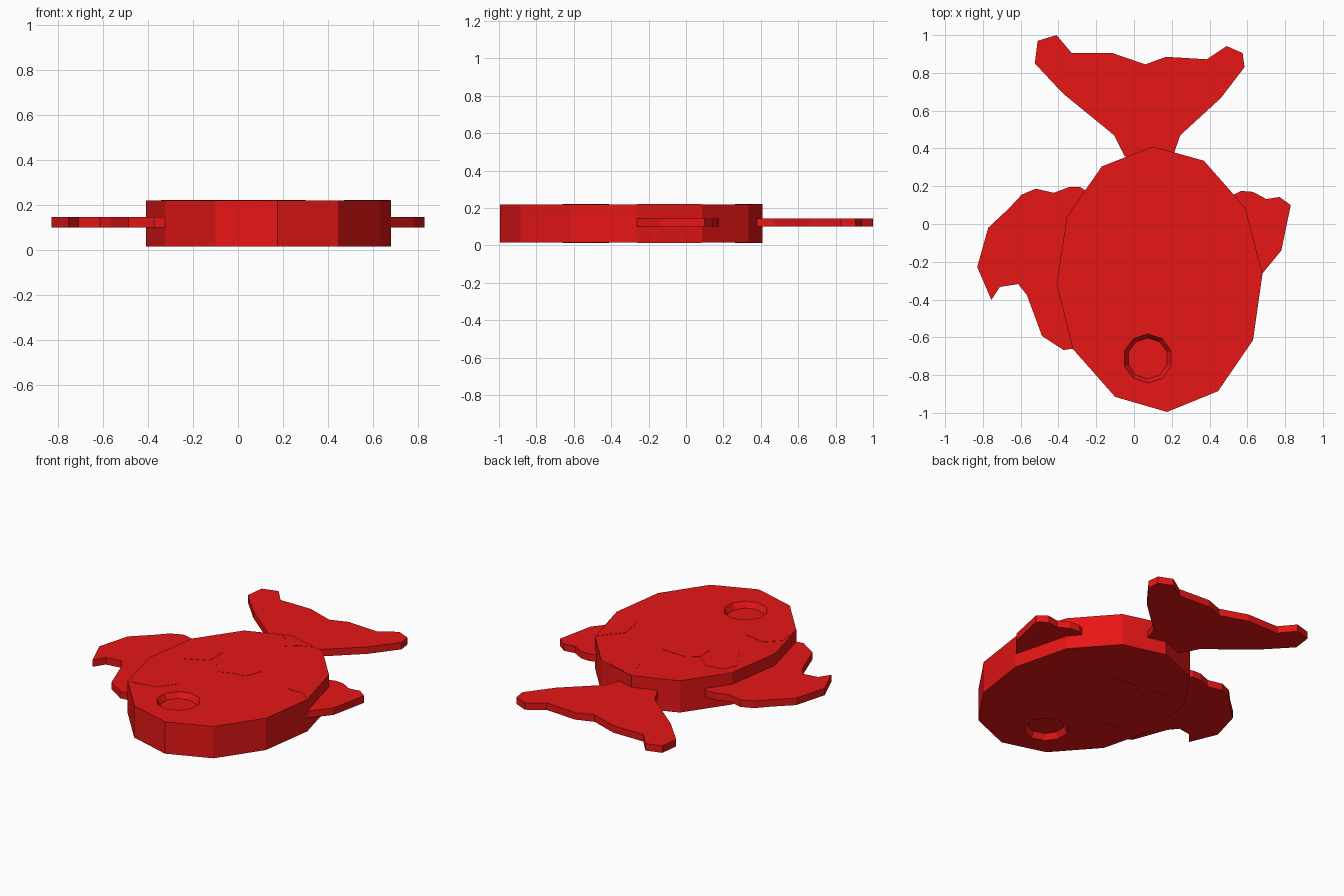
import bpy, bmesh, math
from mathutils import Matrix

red = bpy.data.materials.new("red")
red.diffuse_color = (0.8, 0.008, 0.008, 1)

Z0, Z1 = 0.015, 0.22          # body bottom and top
F0, F1 = 0.1, 0.145           # fin bottom and top


def finish(bm, name):
    bmesh.ops.recalc_face_normals(bm, faces=bm.faces)
    me = bpy.data.meshes.new(name)
    bm.to_mesh(me)
    bm.free()
    ob = bpy.data.objects.new(name, me)
    bpy.context.collection.objects.link(ob)
    me.materials.append(red)
    return ob


def slab(name, outline, z0, z1):
    """Extrude a flat outline from z0 to z1."""
    bm = bmesh.new()
    face = bm.faces.new([bm.verts.new((x, y, z0)) for x, y in outline])
    ext = bmesh.ops.extrude_face_region(bm, geom=[face])["geom"]
    top = [v for v in ext if isinstance(v, bmesh.types.BMVert)]
    bmesh.ops.translate(bm, verts=top, vec=(0, 0, z1 - z0))
    return finish(bm, name)


# Twelve-sided flat body
body = slab("body", [
    (-0.17, 0.305), (0.10, 0.41), (0.37, 0.335), (0.59, 0.085),
    (0.68, -0.265), (0.63, -0.615), (0.445, -0.885), (0.175, -0.995),
    (-0.10, -0.915), (-0.325, -0.66), (-0.41, -0.32), (-0.355, 0.04)], Z0, Z1)

# Tapered eye recess on both faces
for side, z, s in (("top", Z1, 1), ("bottom", Z0, -1)):
    bm = bmesh.new()
    place = Matrix.Translation((0.073, -0.712, z)) @ Matrix.Scale(s, 4, (0, 0, 1))
    bmesh.ops.create_cone(bm, cap_ends=True, segments=10, depth=0.07,
                          radius1=0.108, radius2=0.152, matrix=place)
    cutter = finish(bm, "eye_cutter_" + side)
    cutter.hide_render = True
    cutter.hide_viewport = True
    mod = body.modifiers.new("eye_" + side, "BOOLEAN")
    mod.operation = "DIFFERENCE"
    mod.solver = "EXACT"
    mod.object = cutter

# Tail fin
slab("tail_fin", [
    (0.08, 0.30), (-0.05, 0.36), (-0.105, 0.47), (-0.375, 0.69),
    (-0.525, 0.85), (-0.51, 0.97), (-0.41, 1.0), (-0.33, 0.905),
    (-0.115, 0.905), (0.06, 0.845), (0.17, 0.885), (0.385, 0.872),
    (0.49, 0.942), (0.575, 0.905), (0.585, 0.83), (0.46, 0.667),
    (0.245, 0.47), (0.21, 0.37)], F0, F1)

# Left side fin
slab("left_fin", [
    (-0.26, 0.18), (-0.285, 0.195), (-0.345, 0.195), (-0.425, 0.165),
    (-0.52, 0.187), (-0.595, 0.155), (-0.665, 0.08), (-0.772, -0.02),
    (-0.83, -0.228), (-0.755, -0.402), (-0.71, -0.333), (-0.613, -0.318),
    (-0.567, -0.376), (-0.487, -0.593), (-0.373, -0.667), (-0.32, -0.66),
    (-0.30, -0.3)], F0, F1)

# Right side fin
slab("right_fin", [
    (0.53, 0.157), (0.567, 0.175), (0.63, 0.17), (0.70, 0.132),
    (0.77, 0.143), (0.83, 0.1), (0.78, -0.14), (0.68, -0.262),
    (0.50, -0.21), (0.47, -0.05)], F0, F1)

# Faceted spots, a hair proud of both faces
spots = [
    [(-0.075, -0.03), (0.0, 0.015), (0.165, 0.01), (0.24, -0.105),
     (0.2, -0.207), (0.11, -0.22), (0.035, -0.25), (-0.072, -0.125)],
    [(-0.325, -0.055), (-0.285, 0.03), (-0.172, 0.045), (-0.098, -0.015),
     (-0.098, -0.155), (-0.23, -0.215)],
    [(-0.343, -0.49), (-0.262, -0.413), (-0.124, -0.434), (-0.062, -0.52),
     (-0.14, -0.63), (-0.32, -0.66), (-0.335, -0.612)],
    [(0.588, 0.083), (0.472, -0.055), (0.493, -0.207), (0.615, -0.212),
     (0.678, -0.263)],
    [(0.04, 0.386), (0.125, 0.33), (0.15, 0.262), (0.215, 0.318),
     (0.3, 0.353), (0.1, 0.408)],
]
for i, outline in enumerate(spots, 1):
    for side, z in (("top", Z1), ("bottom", Z0)):
        slab(f"spot_{side}_{i}", outline, z - 0.0015, z + 0.0015)
